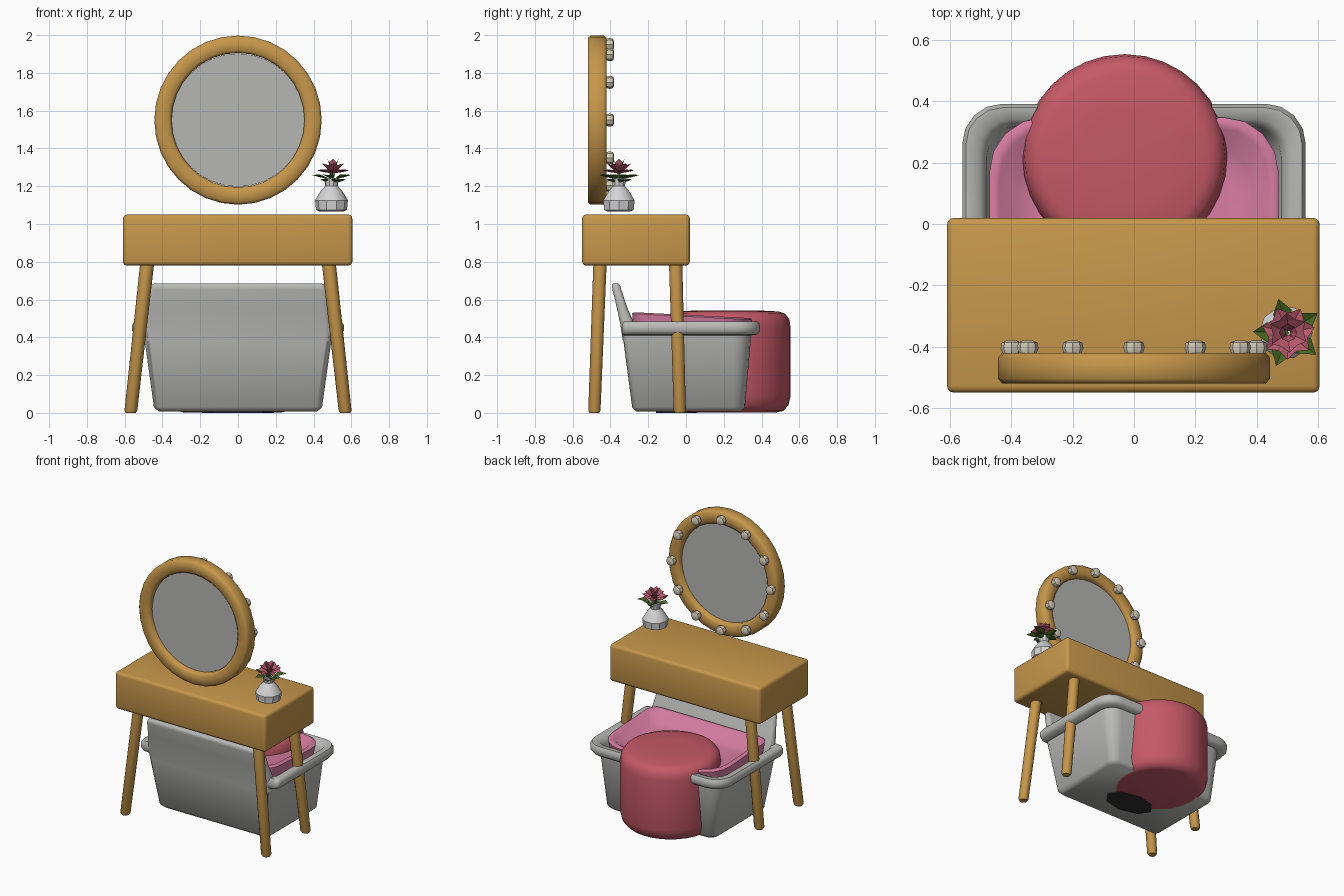
import bpy, bmesh, math
from math import sin, cos, pi
from mathutils import Vector, Matrix

if "Cube" in bpy.data.objects:
    bpy.data.objects.remove(bpy.data.objects["Cube"])

def mat(name, r, g, b):
    m = bpy.data.materials.new(name)
    m.diffuse_color = (r, g, b, 1)
    m.use_nodes = True
    m.node_tree.nodes["Principled BSDF"].inputs["Base Color"].default_value = m.diffuse_color
    return m

WOOD = mat("wood", .57, .31, .07)
GREY = mat("chair grey", .50, .50, .49)
GLASS = mat("mirror grey", .47, .47, .46)
WHITE = mat("vase white", .66, .66, .66)
RED = mat("stool rose", .56, .10, .135)
PINK = mat("cushion pink", .66, .20, .35)
PETAL = mat("petal rose", .48, .10, .15)
LEAF = mat("leaf green", .06, .13, .015)
CREAM = mat("bulb cream", .66, .60, .48)
DARK = mat("dark underside", .03, .03, .03)

def make(name, bm, material, smooth=40):
    bmesh.ops.recalc_face_normals(bm, faces=bm.faces)
    me = bpy.data.meshes.new(name)
    bm.to_mesh(me)
    bm.free()
    ob = bpy.data.objects.new(name, me)
    bpy.context.collection.objects.link(ob)
    me.materials.append(material)
    if smooth:
        bpy.ops.object.select_all(action='DESELECT')
        ob.select_set(True)
        bpy.context.view_layer.objects.active = ob
        bpy.ops.object.shade_smooth_by_angle(angle=math.radians(smooth))
    return ob

def loft(rings, closed=False, bm=None):
    """Skin a list of equal-length point rings; cap the ends unless closed."""
    bm = bm or bmesh.new()
    vs = [[bm.verts.new(p) for p in r] for r in rings]
    n = len(vs[0])
    for a, b in zip(vs, vs[1:] + vs[:1] if closed else vs[1:]):
        for i in range(n):
            j = (i + 1) % n
            bm.faces.new((a[i], a[j], b[j], b[i]))
    if not closed:
        bm.faces.new(vs[0])
        bm.faces.new(vs[-1])
    return bm

def circle(c, r, z, n, ry=None):
    return [(c[0] + r * cos(2 * pi * i / n), c[1] + (ry or r) * sin(2 * pi * i / n), z) for i in range(n)]

def round_rect(hx, y0, y1, z, rf, rb, n=5):
    """Rounded rectangle ring: front corner radius rf, back corner radius rb."""
    pts = []
    for cx, cy, r, a0 in ((hx - rb, y1 - rb, rb, 0), (-hx + rb, y1 - rb, rb, 90),
                          (-hx + rf, y0 + rf, rf, 180), (hx - rf, y0 + rf, rf, 270)):
        for k in range(n):
            a = math.radians(a0 + 90 * k / (n - 1))
            pts.append((cx + r * cos(a), cy + r * sin(a), z))
    return pts

# table body: softly rounded block
bm = bmesh.new()
bmesh.ops.create_cube(bm, size=1, matrix=Matrix.Translation((-.002, -.265, .915)) @ Matrix.Diagonal((1.215, .57, .27, 1)))
bmesh.ops.bevel(bm, geom=bm.edges[:], offset=.022, segments=3, affect='EDGES', profile=.5)
make("table_body", bm, WOOD)

# four splayed round legs
for sx, side in ((-1, "left"), (1, "right")):
    for yb, yt, end in ((-.485, -.455, "front"), (-.033, -.055, "back")):
        make(f"{end}_{side}_leg", loft([
            circle((sx * .568, yb), .027, 0, 10), circle((sx * .567, yb), .034, .012, 10),
            circle((sx * .480, yt), .037, .80, 10)]), WOOD)

# round mirror frame, lathed about the y axis
MZ = 1.55
prof = [(.352, -.505), (.367, -.52), (.43, -.52), (.443, -.505), (.443, -.435), (.43, -.42), (.367, -.42), (.352, -.435)]
N = 32
make("mirror_frame", loft([[(r * cos(2 * pi * i / N), y, MZ + 1.01 * r * sin(2 * pi * i / N)) for r, y in prof]
                           for i in range(N)], closed=True), WOOD, 50)

# mirror glass
make("mirror_glass", loft([[(r * cos(2 * pi * i / N), y, MZ + r * sin(2 * pi * i / N)) for i in range(N)]
                           for r, y in ((.353, -.485), (.353, -.455))]), GLASS)

# twelve bulbs on the frame
bm = bmesh.new()
for k in range(12):
    a = k * pi / 6
    cx, cz = .40 * cos(a), MZ + .40 * sin(a)
    loft([[(cx + r * cos(2 * pi * i / 8), y, cz + r * sin(2 * pi * i / 8)) for i in range(8)]
          for r, y in ((.028, -.425), (.035, -.405), (.031, -.387), (.016, -.38))], bm=bm)
make("bulbs", bm, CREAM)

# vase
V = (.495, -.355)
make("vase", loft([circle(V, r, z, 10) for r, z in
                   ((.06, 1.065), (.082, 1.075), (.087, 1.125), (.06, 1.17), (.034, 1.20), (.038, 1.243), (.028, 1.243), (.025, 1.20))]),
     WHITE, 35)

# flower petals and leaves: folded four-cornered blades around the stem
def blades(name, material, rows):
    bm = bmesh.new()
    for count, length, width, z0, lift, turn in rows:
        for k in range(count):
            a = turn + 2 * pi * k / count
            d, s = Vector((cos(a), sin(a), 0)), Vector((-sin(a), cos(a), 0))
            o = Vector((V[0] + .008, V[1], z0))
            up = Vector((0, 0, lift))
            base, tip = o + d * .006, o + d * length + up
            mid = o + d * length * .6 + up * .5
            l, r = mid + s * width + Vector((0, 0, .014)), mid - s * width + Vector((0, 0, .014))
            b, m, t, l, r = [bm.verts.new(p) for p in (base, mid, tip, l, r)]
            for f in ((b, m, l), (m, t, l), (b, r, m), (r, t, m)):
                bm.faces.new(f)
    make(name, bm, material, 0)

blades("petals", PETAL, [(7, .088, .034, 1.268, .015, .2), (6, .065, .03, 1.27, .05, .6), (4, .03, .022, 1.275, .07, 0)])
blades("leaves", LEAF, [(5, .115, .032, 1.235, .025, 1.85), (4, .075, .028, 1.215, .02, .4)])
make("stem", loft([circle(V, .01, z, 6) for z in (1.19, 1.28)]), LEAF)

# tub chair: outer wall, rolled rim, inner wall and floor
make("chair_tub", loft([
    round_rect(.42, -.265, .29, .008, .03, .05),
    round_rect(.445, -.285, .312, .03, .03, .06),
    round_rect(.498, -.335, .345, .41, .03, .10),
    round_rect(.545, -.335, .378, .415, .03, .12),
    round_rect(.560, -.338, .392, .435, .03, .13),
    round_rect(.560, -.338, .392, .465, .03, .13),
    round_rect(.548, -.33, .38, .485, .03, .12),
    round_rect(.505, -.29, .34, .482, .03, .10),
    round_rect(.480, -.27, .32, .44, .03, .10),
    round_rect(.42, -.23, .27, .06, .03, .08)]), GREY, 60)

# chair back: leaning plate carrying the front wall upward
def back_ring(hx, z, y, t):
    r = t * .45
    return round_rect(hx, y, y + t, z, r, r)
make("chair_back", loft([
    back_ring(.495, .38, -.334, .08), back_ring(.495, .47, -.348, .075),
    back_ring(.480, .56, -.367, .055), back_ring(.470, .655, -.39, .047),
    back_ring(.460, .677, -.392, .042), back_ring(.445, .684, -.385, .026)]), GREY, 60)

# pink cushion lining, sloping down to the back
def slope(ring):
    return [(x, y, z - .05 * (y + .28)) for x, y, z in ring]
make("cushion_lining", loft([slope(r) for r in (
    round_rect(.44, -.25, .30, .30, .06, .15),
    round_rect(.465, -.28, .34, .47, .07, .18),
    round_rect(.472, -.285, .348, .525, .07, .18),
    round_rect(.462, -.275, .338, .533, .07, .18),
    round_rect(.440, -.255, .315, .528, .07, .17),
    round_rect(.385, -.19, .26, .468, .07, .15),
    round_rect(.30, -.12, .20, .462, .07, .12))]), PINK, 50)

# round stool
S = (-.03, .22)
make("stool", loft([circle(S, r, z, 32) for r, z in (
    (.26, .003), (.295, .01), (.322, .04), (.334, .09), (.334, .45),
    (.327, .495), (.305, .525), (.27, .537), (.15, .543))]), RED, 60)

# dark patch below
make("underside_patch", loft([circle((0, -.05), .19, z, 8, .11) for z in (0, .007)]), DARK, 0)
